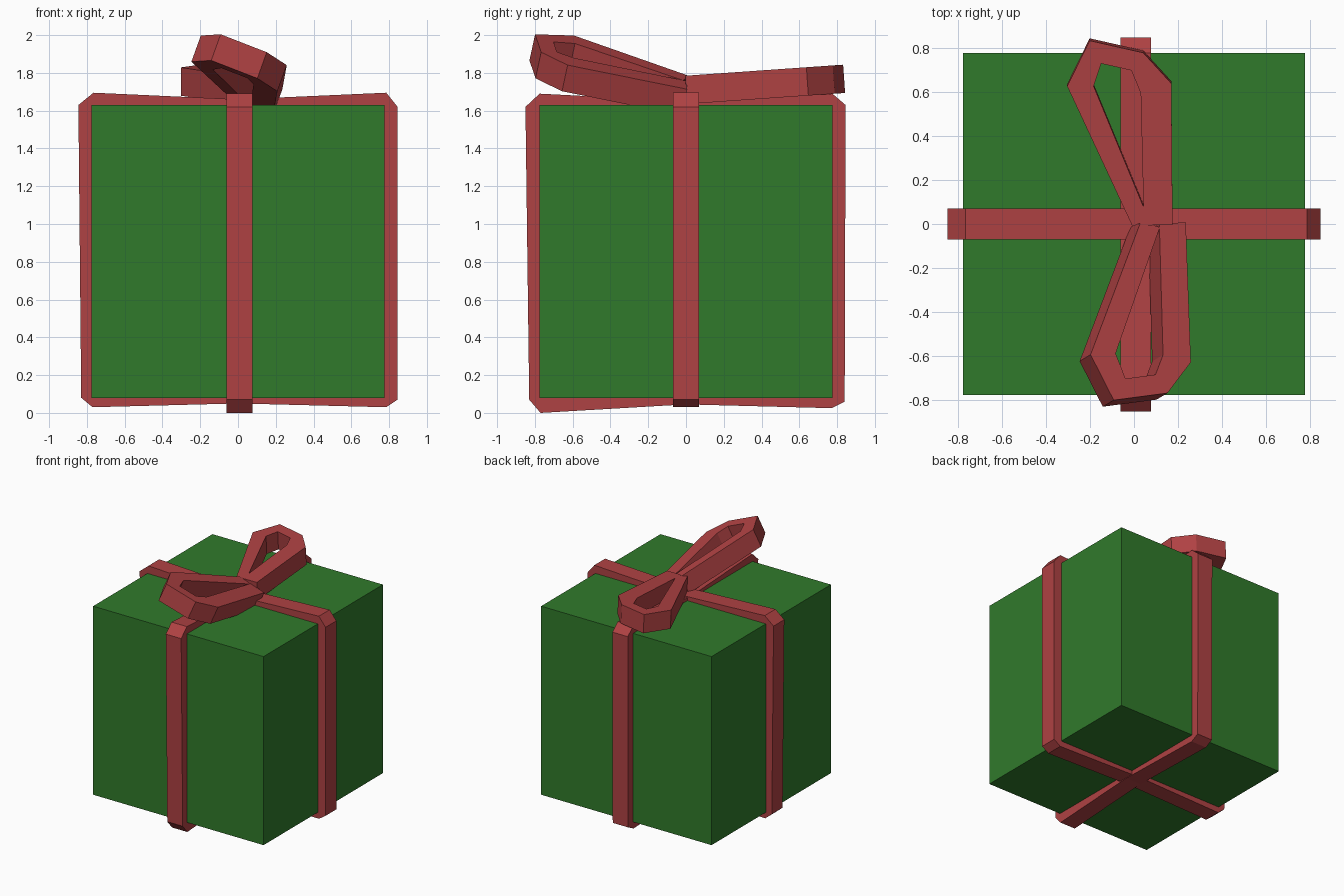
import bpy, bmesh
from mathutils import Vector

if "Cube" in bpy.data.objects:
    bpy.data.objects.remove(bpy.data.objects["Cube"])


def material(name, color):
    m = bpy.data.materials.new(name)
    m.diffuse_color = (*color, 1)
    m.use_nodes = True
    m.node_tree.nodes["Principled BSDF"].inputs["Base Color"].default_value = m.diffuse_color
    return m


GREEN = material("green_paper", (0.03, 0.195, 0.024))
RED = material("red_ribbon", (0.43, 0.054, 0.056))


def sweep(name, sections, closed):
    """Skin a row of four-cornered sections into one solid band."""
    bm = bmesh.new()
    rows = [[bm.verts.new(p) for p in s] for s in sections]
    n = len(rows)
    for i in range(n if closed else n - 1):
        a, b = rows[i], rows[(i + 1) % n]
        for k in range(4):
            m = (k + 1) % 4
            bm.faces.new((a[k], a[m], b[m], b[k]))
    if not closed:
        bm.faces.new(rows[0])
        bm.faces.new(rows[-1])
    bmesh.ops.recalc_face_normals(bm, faces=bm.faces)
    mesh = bpy.data.meshes.new(name)
    bm.to_mesh(mesh)
    bm.free()
    mesh.materials.append(RED)
    obj = bpy.data.objects.new(name, mesh)
    bpy.context.collection.objects.link(obj)
    return obj


def wrap(name, outer, centre, place):
    """Ribbon around the box: outer outline, inner outline on the box."""
    secs = []
    for u, z in outer:
        iu = max(-0.77, min(0.77, u))
        iz = max(0.09, min(1.62, z))
        secs.append([place(u, centre - 0.07, z), place(u, centre + 0.07, z),
                     place(iu, centre + 0.07, iz), place(iu, centre - 0.07, iz)])
    return sweep(name, secs, True)


def bow_loop(name, path, z0, sx, sy, height=0.15):
    """Mitred band along (x, y, width) points in the plane z = z0 + sx*x + sy*y."""
    up = Vector((-sx, -sy, 1)).normalized() * height / 2
    pts = [Vector(p[:2]) for p in path]
    secs = []
    for i, p in enumerate(pts):
        d0 = (p - pts[i - 1]).normalized() if i else None
        d1 = (pts[i + 1] - p).normalized() if i < len(pts) - 1 else None
        d0, d1 = d0 or d1, d1 or d0
        t = (d0 + d1).normalized()
        side = Vector((-t.y, t.x)) * (path[i][2] / 2 / t.dot(d0))
        row = []
        for s, h in ((1, 1), (-1, 1), (-1, -1), (1, -1)):
            q = p + side * s
            row.append(Vector((q.x, q.y, z0 + sx * q.x + sy * q.y)) + up * h)
        secs.append(row)
    return sweep(name, secs, False)


# Box
bpy.ops.mesh.primitive_cube_add(size=1.55, location=(0, 0, 0.855))
box = bpy.context.object
box.name = "gift_box"
box.data.materials.append(GREEN)

# Ribbons wrapped around the box, sagging a little in the middle
wrap("side_ribbon",
     [(-0.845, 1.63), (-0.765, 1.695), (0, 1.66), (0.785, 1.695), (0.845, 1.62),
      (0.845, 0.07), (0.785, 0.03), (0, 0.05), (-0.77, 0.03), (-0.83, 0.08)],
     0.0, lambda u, c, z: (u, c, z))
wrap("front_ribbon",
     [(-0.85, 1.62), (-0.775, 1.69), (0, 1.65), (0.775, 1.69), (0.845, 1.63),
      (0.84, 0.06), (0.77, 0.025), (0, 0.045), (-0.77, 0.0), (-0.83, 0.07)],
     0.008, lambda u, c, z: (c, u, z))

# Bow
bow_loop("bow_loop_back",
         [(0.03, 0.01, 0.08), (-0.243, 0.63, 0.11), (-0.175, 0.785, 0.09),
          (0.015, 0.742, 0.09), (0.10, 0.62, 0.14), (0.11, 0.0, 0.13)],
         1.71, 0.0, 0.07)
bow_loop("bow_loop_front",
         [(0.05, -0.015, 0.09), (-0.165, -0.605, 0.105), (-0.09, -0.765, 0.09),
          (0.1, -0.74, 0.09), (0.17, -0.625, 0.125), (0.15, -0.01, 0.12)],
         1.718, -0.36, -0.215)
